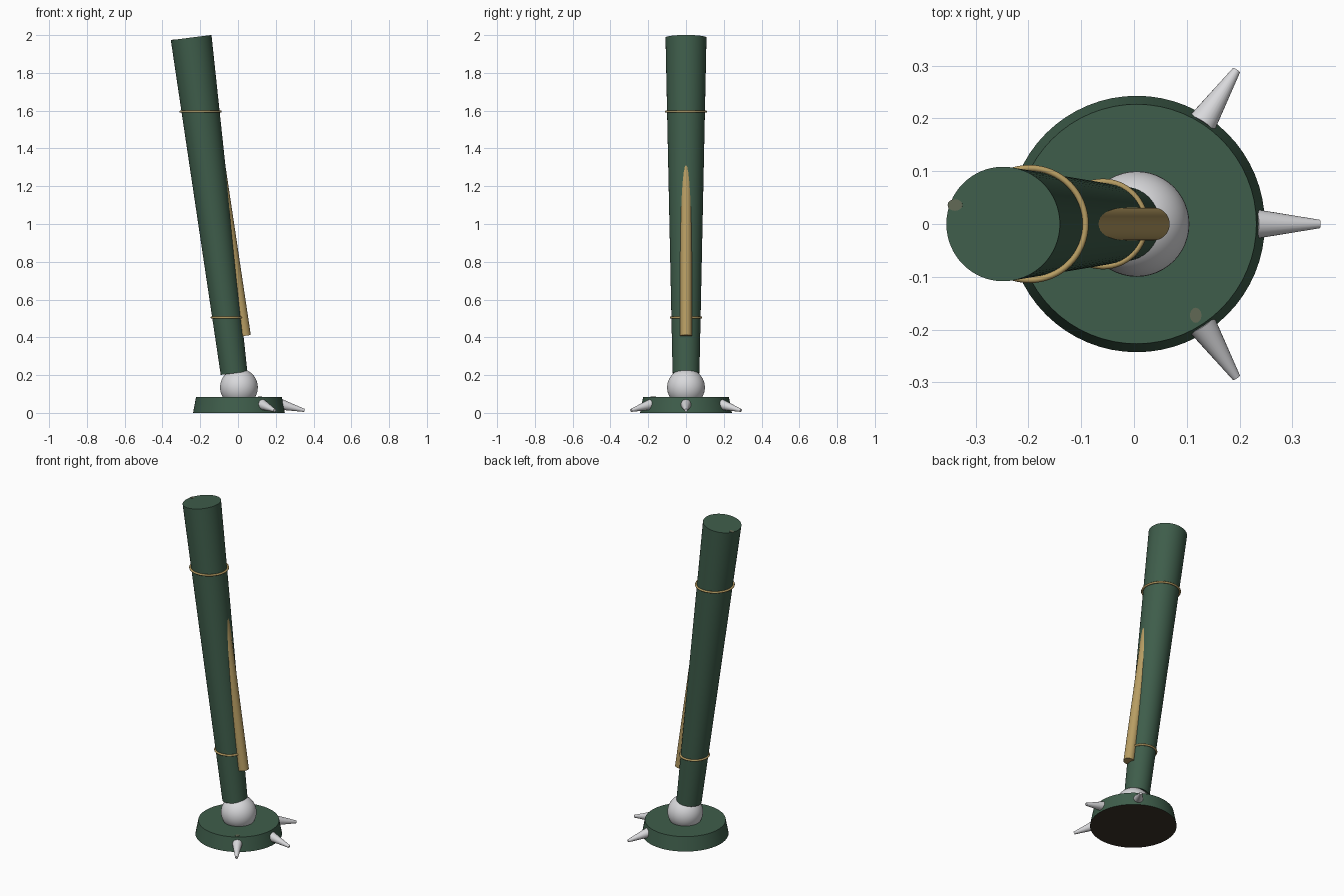
import bpy, math
from mathutils import Vector

if "Cube" in bpy.data.objects:
    bpy.data.objects.remove(bpy.data.objects["Cube"])


def material(name, rgb):
    m = bpy.data.materials.new(name)
    m.diffuse_color = (*rgb, 1)
    m.use_nodes = True
    m.node_tree.nodes["Principled BSDF"].inputs["Base Color"].default_value = m.diffuse_color
    return m


GREEN = material("dark green", (0.049, 0.110, 0.070))
GOLD = material("gold", (0.48, 0.34, 0.125))
SILVER = material("silver white", (0.69, 0.69, 0.71))
BROWN = material("dark brown", (0.045, 0.033, 0.021))
WORN = material("worn olive", (0.12, 0.14, 0.09))


def finish(name, mat):
    ob = bpy.context.object
    ob.name = name
    ob.data.materials.append(mat)
    bpy.ops.object.shade_smooth_by_angle(angle=math.radians(35))
    return ob


def rod(name, mat, a, b, r1, r2, sides=48):
    """Tapered cylinder running from point a to point b."""
    a, b = Vector(a), Vector(b)
    d = b - a
    bpy.ops.mesh.primitive_cone_add(
        vertices=sides, radius1=r1, radius2=r2, depth=d.length,
        location=(a + b) / 2, rotation=d.to_track_quat('Z', 'Y').to_euler())
    return finish(name, mat)


CX = 0.005

# Round foot with a dark underside
foot = rod("foot", GREEN, (CX, 0, 0), (CX, 0, 0.085), 0.243, 0.227, 64)
foot.data.materials.append(BROWN)
for p in foot.data.polygons:
    if p.normal.z < -0.9:
        p.material_index = 1

# Ankle ball
bpy.ops.mesh.primitive_uv_sphere_add(segments=48, ring_count=24, radius=0.1,
                                     location=(CX, 0, 0.135))
finish("ankle_ball", SILVER)

# Claws around the front edge of the foot
for i, deg in enumerate((-57, 0, 57)):
    c, s = math.cos(math.radians(deg)), math.sin(math.radians(deg))
    rod(f"claw_{i + 1}", SILVER,
        (CX + 0.225 * c, 0.225 * s, 0.044), (CX + 0.347 * c, 0.347 * s, 0.013),
        0.028, 0.008, 24)

# Leaning leg, wider at the top
BOTTOM, TOP = Vector((-0.021, 0, 0.21)), Vector((-0.248, 0, 1.987))
rod("leg", GREEN, BOTTOM, TOP, 0.071, 0.1085, 64)

# Level gold bands round the leg
for name, z, r in (("lower_band", 0.505, 0.080), ("upper_band", 1.595, 0.106)):
    x = BOTTOM.lerp(TOP, (z - BOTTOM.z) / (TOP.z - BOTTOM.z)).x
    bpy.ops.mesh.primitive_torus_add(location=(x, 0, z), major_radius=r, minor_radius=0.006,
                                     major_segments=64, minor_segments=12)
    finish(name, GOLD)

# Gold piston that sinks into the leg
rod("piston", GOLD, (0.037, 0, 0.408), (-0.122, 0, 1.47), 0.031, 0.031, 32)

# Small worn marks on the foot and on the top of the leg
axis = (TOP - BOTTOM).normalized()
for name, pos, n in (("foot_mark", Vector((0.117, -0.173, 0.085)), Vector((0, 0, 1))),
                     ("leg_mark", TOP + Vector((-0.091, 0.036, -0.0116)), axis)):
    mark = rod(name, WORN, pos - n * 0.002, pos + n * 0.001, 0.011, 0.011, 16)
    mark.scale.y = 1.3
